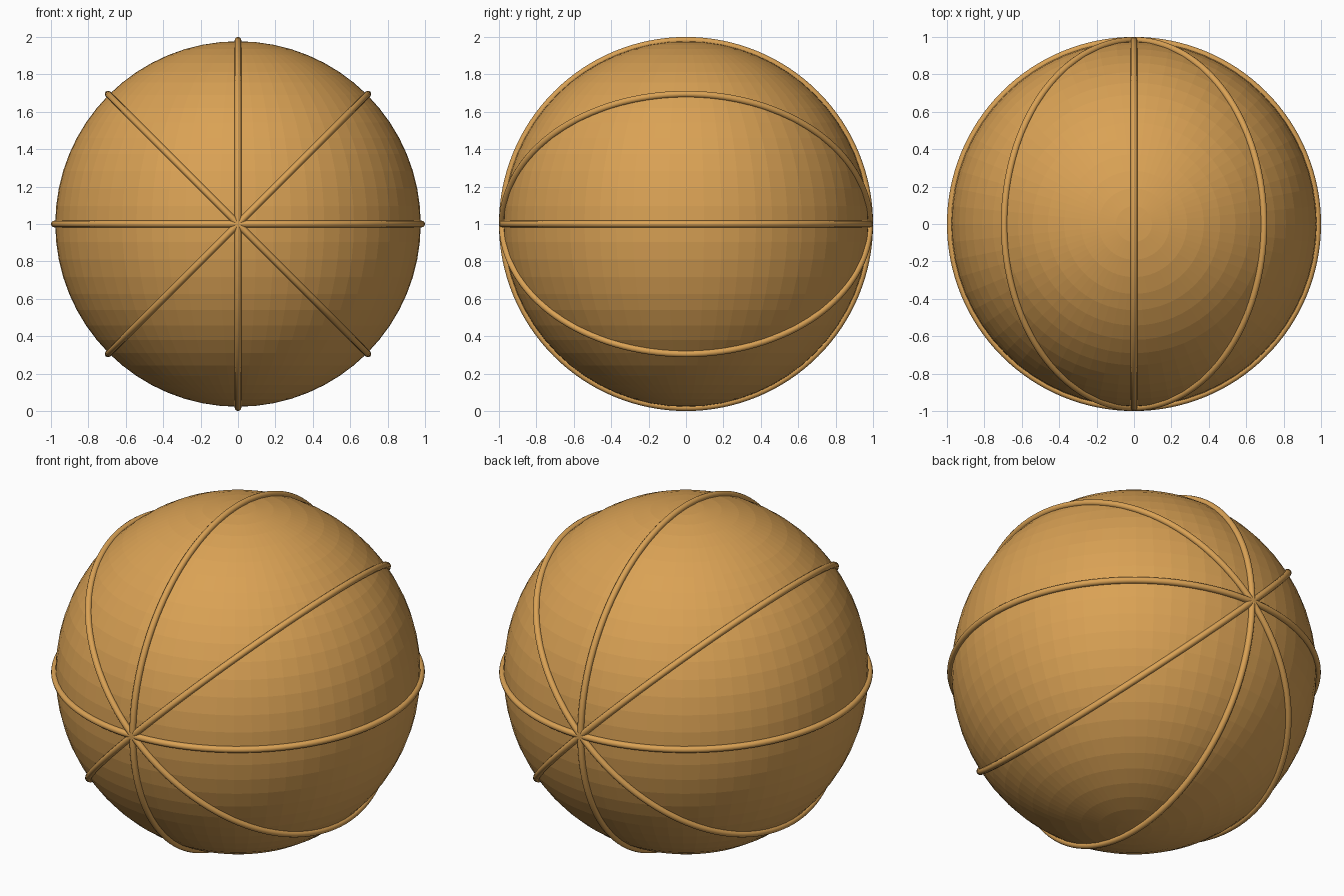
import bpy
import math

if "Cube" in bpy.data.objects:
    bpy.data.objects.remove(bpy.data.objects["Cube"])

# One warm orange-brown for the whole ball
orange = bpy.data.materials.new("warm orange")
orange.diffuse_color = (0.70, 0.36, 0.09, 1)
orange.use_nodes = True
orange.node_tree.nodes["Principled BSDF"].inputs["Base Color"].default_value = orange.diffuse_color

CENTRE = (0, 0, 1)
BALL_RADIUS = 0.977
TUBE = 0.018

# Faceted ball
bpy.ops.mesh.primitive_uv_sphere_add(segments=64, ring_count=32,
                                     radius=BALL_RADIUS, location=CENTRE)
ball = bpy.context.object
ball.name = "ball"
ball.data.materials.append(orange)
bpy.ops.object.shade_flat()

# Four seam hoops that cross at the front and back poles
for i in range(4):
    bpy.ops.mesh.primitive_torus_add(major_radius=1 - TUBE, minor_radius=TUBE,
                                     major_segments=128, minor_segments=12,
                                     location=CENTRE,
                                     rotation=(0, i * math.pi / 4, 0))
    hoop = bpy.context.object
    hoop.name = f"seam_hoop_{i + 1}"
    hoop.data.materials.append(orange)
    bpy.ops.object.shade_smooth_by_angle(angle=math.radians(40))
